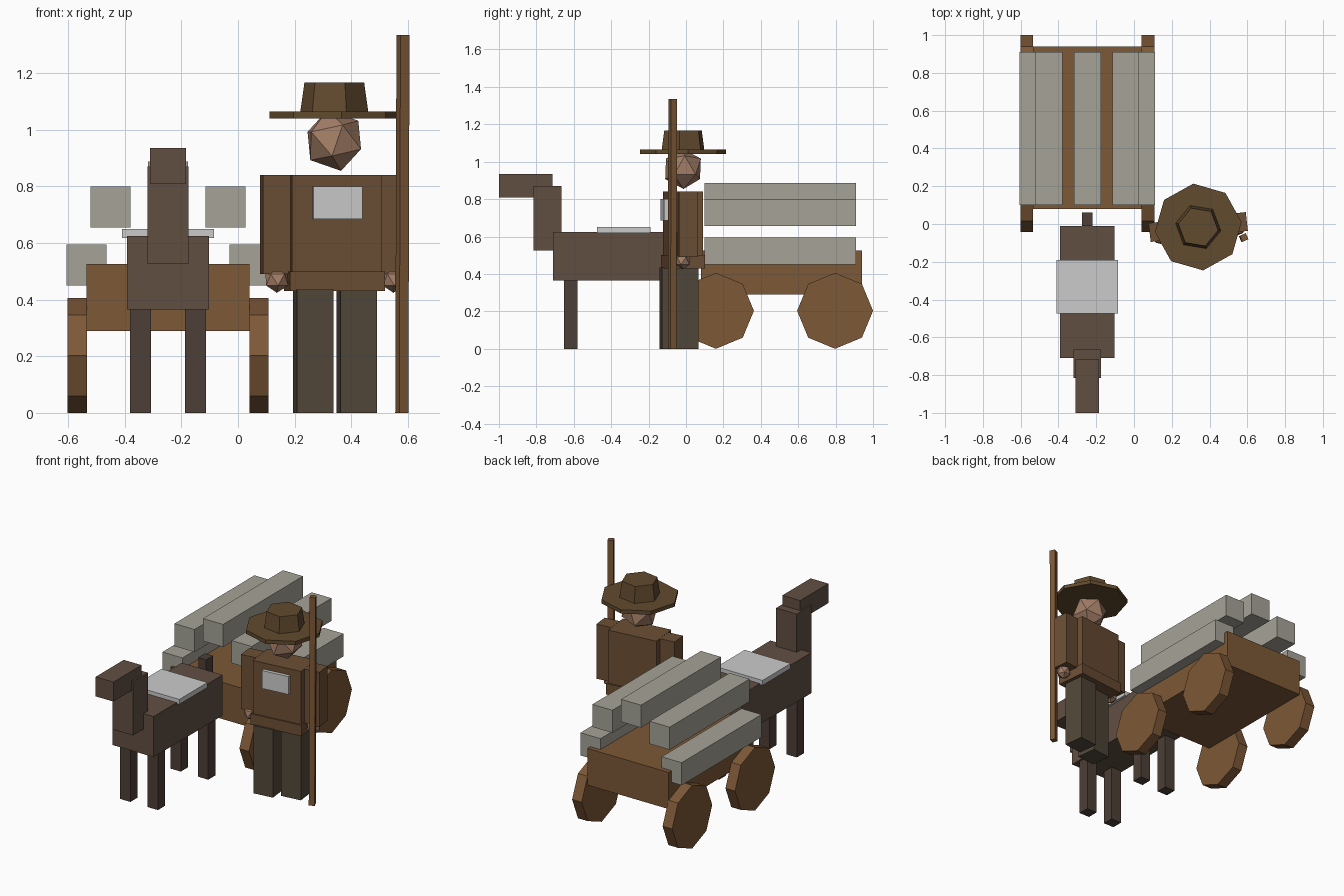
import bpy, math
from mathutils import Matrix, Vector

if "Cube" in bpy.data.objects:
    bpy.data.objects.remove(bpy.data.objects["Cube"])


def mat(name, rgb):
    m = bpy.data.materials.new(name)
    m.diffuse_color = (*rgb, 1)
    m.use_nodes = True
    m.node_tree.nodes["Principled BSDF"].inputs["Base Color"].default_value = m.diffuse_color
    return m


WOOD = mat("wood", (0.205, 0.098, 0.038))
HIDE = mat("hide", (0.12, 0.078, 0.055))
HIDE_DARK = mat("dark_hide", (0.075, 0.05, 0.038))
STONE = mat("pale_log", (0.38, 0.37, 0.31))
COAT = mat("coat", (0.15, 0.078, 0.035))
CLOTH = mat("trousers", (0.085, 0.064, 0.042))
FELT = mat("felt", (0.12, 0.069, 0.027))
SKIN = mat("skin", (0.37, 0.21, 0.135))


def finish(name, m):
    o = bpy.context.object
    o.name = name
    if m:
        o.data.materials.append(m)
    return o


def box(name, x, y, z, m=None):
    """Box from (min, max) pairs, origin at its centre."""
    lo, hi = Vector((x[0], y[0], z[0])), Vector((x[1], y[1], z[1]))
    bpy.ops.mesh.primitive_cube_add(size=1, location=(lo + hi) / 2)
    o = finish(name, m)
    o.data.transform(Matrix.Diagonal((*(hi - lo), 1)))
    return o


def cone(name, sides, r1, r2, depth, loc, rot, m):
    bpy.ops.mesh.primitive_cone_add(vertices=sides, radius1=r1, radius2=r2,
                                    depth=depth, location=loc, rotation=rot)
    return finish(name, m)


def ball(name, r, loc, rot, m):
    bpy.ops.mesh.primitive_ico_sphere_add(subdivisions=1, radius=r, location=loc, rotation=rot)
    return finish(name, m)


CX = -0.247  # centre line of mule and cart

# Mule
box("mule_body", (CX - .145, CX + .145), (-.71, -.01), (.365, .625), HIDE)
box("mule_neck", (CX - .073, CX + .073), (-.815, -.665), (.525, .87), HIDE)
box("mule_head", (CX - .063, CX + .063), (-1, -.715), (.81, .935), HIDE)
box("mule_tail", (CX - .028, CX + .028), (-.01, .06), (.40, .69), HIDE_DARK)
box("saddle_blanket", (CX - .163, CX + .163), (-.475, -.19), (.618, .65))
for sx in (-1, 1):
    for label, y in (("front", -.615), ("back", -.105)):
        x = CX + sx * .0975
        box(f"mule_{label}_leg", (x - .037, x + .037), (y - .036, y + .036), (0, .37), HIDE_DARK)

# Cart bed and octagonal wheels
box("cart_bed", (CX - .288, CX + .288), (.08, .94), (.29, .525), WOOD)
for sx in (-1, 1):
    for y in (.16, .797):
        cone("wheel", 8, .203, .203, .068, (CX + sx * .321, y, .203),
             (0, math.pi / 2, 0), WOOD)

# Arch of five squared logs
for dx, z in ((-.288, .45), (-.203, .655), (0, .742), (.203, .655), (.288, .45)):
    x = CX + dx
    box("log", (x - .071, x + .071), (.10, .91), (z, z + .145), STONE)

# Driver, built around his own axis and then turned
driver = [
    box("torso", (-.16, .16), (-.09, .09), (.49, .84), COAT),
    box("coat_hem", (-.168, .168), (-.1, .1), (.43, .50), COAT),
    box("chest_panel", (-.087, .087), (-.112, -.088), (.685, .80)),
]
for sx, step, label in ((-1, -.045, "left"), (1, .0, "right")):
    x = sx * .08
    driver += [
        box(f"{label}_leg", (x - .065, x + .065), (step - .066, step + .066), (0, .435), CLOTH),
        box(f"{label}_arm", (sx * .21 - .049, sx * .21 + .049), (-.05, .05), (.49, .84), COAT),
        ball(f"{label}_hand", .046, (sx * .207, -.025, .47), (0, 0, .3), SKIN),
    ]
driver += [
    ball("head", .11, (0, 0, .962), (0, -.22, 0), SKIN),
    cone("hat_brim", 8, .231, .231, .024, (0, 0, 1.052), (0, 0, 0), FELT),
    cone("hat_crown", 6, .122, .107, .105, (0, 0, 1.1135), (0, 0, math.radians(14)), FELT),
]
place = Matrix.Translation((.34, -.016, 0)) @ Matrix.Rotation(math.radians(6.5), 4, 'Z')
bpy.context.view_layer.update()
for o in driver:
    o.matrix_world = place @ o.matrix_world

# Walking staff
staff = box("staff", (.563, .598), (-.09, -.055), (0, 1.335), WOOD)
staff.rotation_euler = (0, math.radians(.2), math.radians(24))
